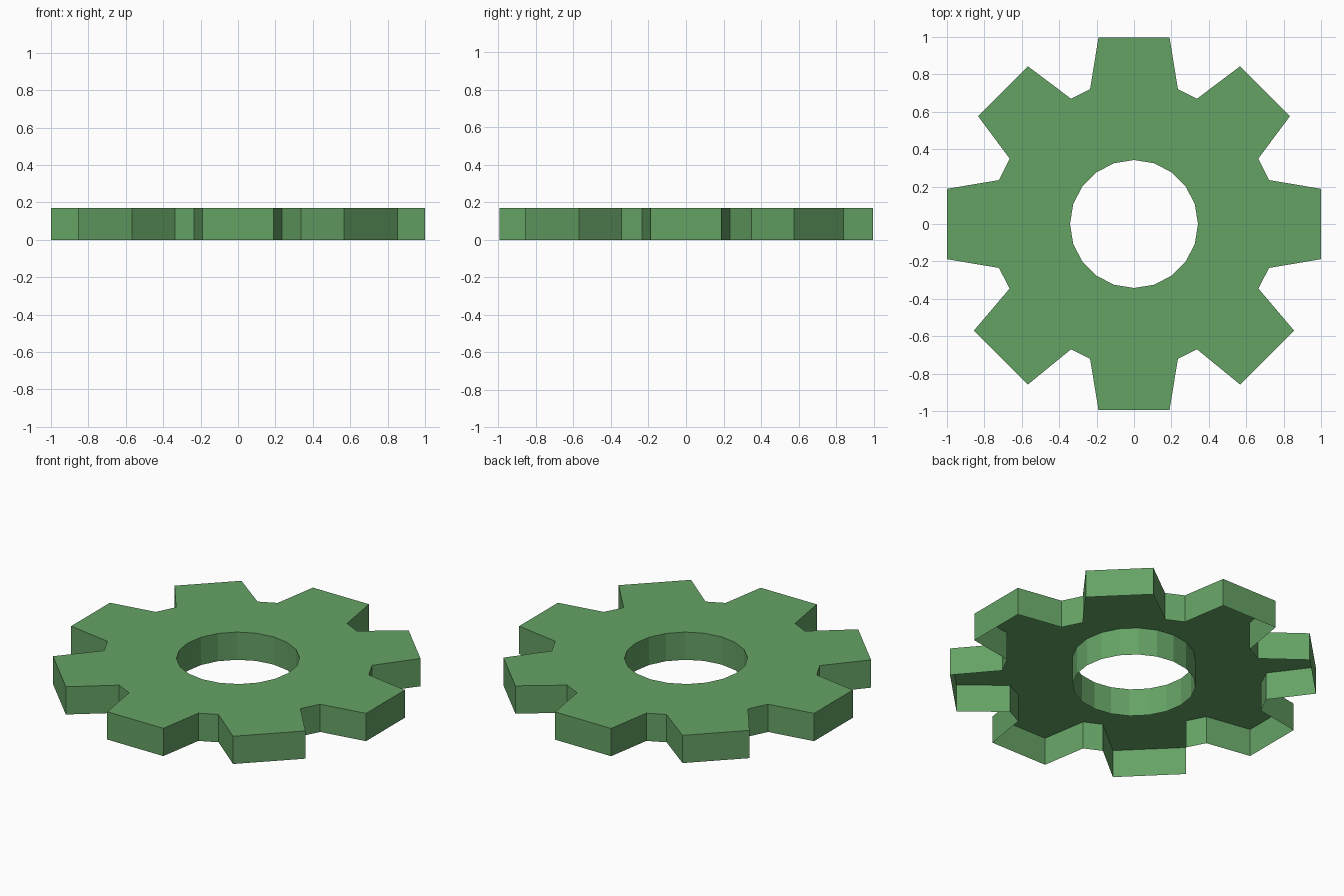
import bpy, bmesh, math

if "Cube" in bpy.data.objects:
    bpy.data.objects.remove(bpy.data.objects["Cube"])

HEIGHT = 0.17
HOLE_RADIUS = 0.342
HOLE_SIDES = 20

# Right half of the gear outline, from top tooth down to bottom tooth
half = [(0.19, 0.997), (0.235, 0.72), (0.337, 0.67), (0.567, 0.843),
        (0.834, 0.577), (0.665, 0.35), (0.722, 0.235), (1.0, 0.188),
        (1.0, -0.188), (0.722, -0.235), (0.665, -0.345), (0.856, -0.57),
        (0.567, -0.858), (0.337, -0.67), (0.235, -0.72), (0.19, -0.995)]
outline = half + [(-x, y) for x, y in reversed(half)]
hole = [(HOLE_RADIUS * math.sin(2 * math.pi * i / HOLE_SIDES),
         HOLE_RADIUS * math.cos(2 * math.pi * i / HOLE_SIDES))
        for i in range(HOLE_SIDES)]

bm = bmesh.new()


def add_loop(points):
    verts = [bm.verts.new((x, y, HEIGHT)) for x, y in points]
    return [bm.edges.new((v, verts[(i + 1) % len(verts)]))
            for i, v in enumerate(verts)]


# Top plate with the round hole
rim = add_loop(outline) + add_loop(hole)
bmesh.ops.triangle_fill(bm, edges=rim, use_beauty=True, normal=(0, 0, 1))

# Outer and hole walls; the underside stays open
walls = bmesh.ops.extrude_edge_only(bm, edges=rim)
for v in walls["geom"]:
    if isinstance(v, bmesh.types.BMVert):
        v.co.z = 0.0

# Point all normals outward
bmesh.ops.recalc_face_normals(bm, faces=bm.faces[:])
bm.normal_update()
top = max(bm.faces, key=lambda f: abs(f.normal.z))
if top.normal.z < 0:
    bmesh.ops.reverse_faces(bm, faces=bm.faces[:])

mesh = bpy.data.meshes.new("gear")
bm.to_mesh(mesh)
bm.free()
gear = bpy.data.objects.new("gear", mesh)
bpy.context.collection.objects.link(gear)

green = bpy.data.materials.new("green")
green.diffuse_color = (0.13, 0.36, 0.13, 1)
green.use_nodes = True
green.node_tree.nodes["Principled BSDF"].inputs["Base Color"].default_value = green.diffuse_color
mesh.materials.append(green)
